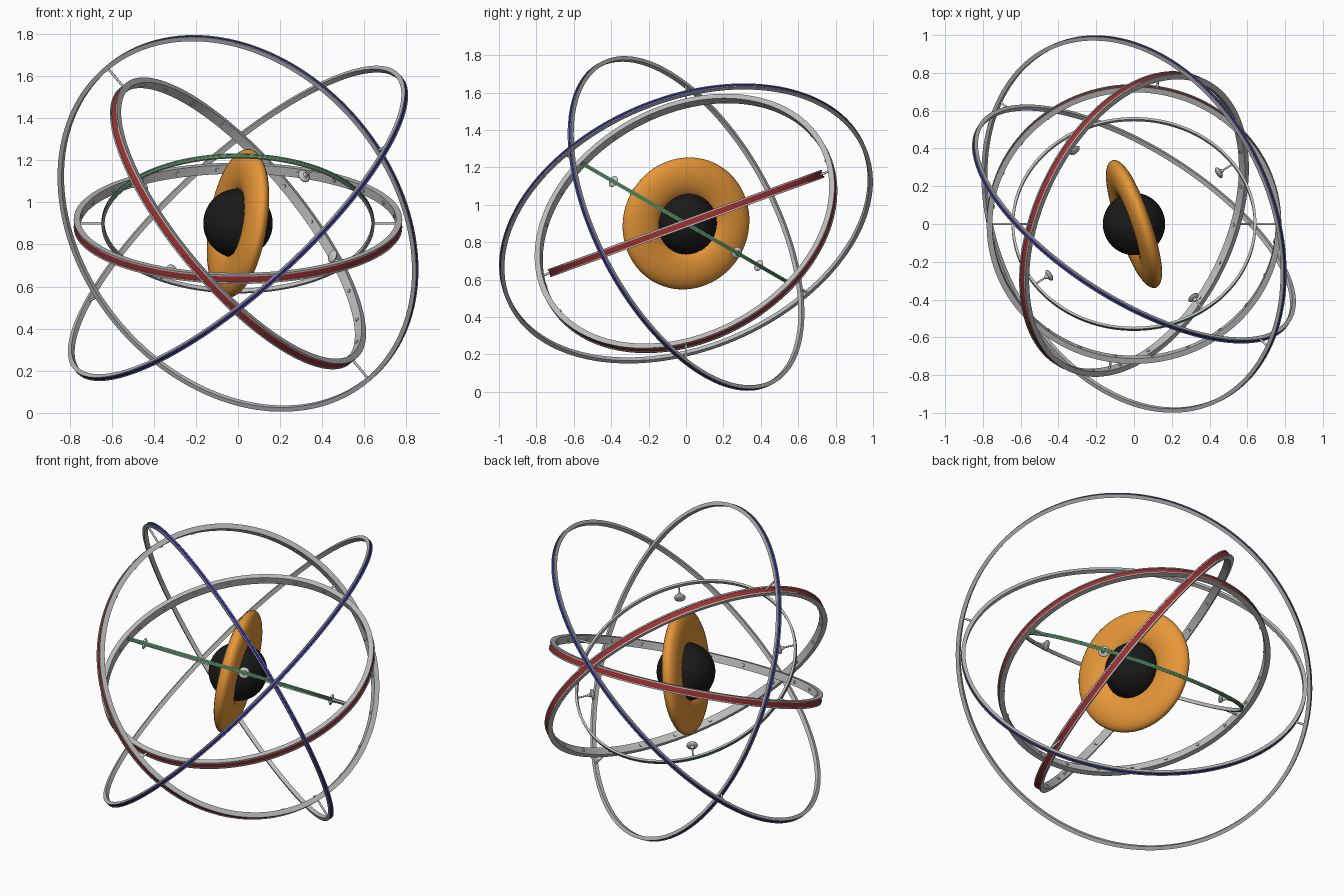
import bpy, bmesh
from math import sin, cos, pi, radians
from mathutils import Vector, Matrix

if "Cube" in bpy.data.objects:
    bpy.data.objects.remove(bpy.data.objects["Cube"])

CENTRE = Vector((0, 0, 0.9))


def material(name, rgb):
    m = bpy.data.materials.new(name)
    m.diffuse_color = (*rgb, 1)
    m.use_nodes = True
    m.node_tree.nodes["Principled BSDF"].inputs["Base Color"].default_value = m.diffuse_color
    return m


ORANGE = material("orange", (0.80, 0.31, 0.04))
BLACK = material("black", (0.01, 0.01, 0.01))
RED = material("red", (0.35, 0.03, 0.03))
GREEN = material("green", (0.03, 0.20, 0.06))
BLUE = material("blue", (0.02, 0.02, 0.22))
GREY = material("grey", (0.5, 0.5, 0.5))


def finish(bm, name, matrix, mats=(), angle=35):
    bmesh.ops.recalc_face_normals(bm, faces=bm.faces)
    mesh = bpy.data.meshes.new(name)
    bm.to_mesh(mesh)
    bm.free()
    ob = bpy.data.objects.new(name, mesh)
    bpy.context.collection.objects.link(ob)
    ob.matrix_world = matrix
    for m in mats:
        mesh.materials.append(m)
    bpy.ops.object.select_all(action='DESELECT')
    ob.select_set(True)
    bpy.context.view_layer.objects.active = ob
    bpy.ops.object.shade_smooth_by_angle(angle=radians(angle))
    return ob


def lathe(bm, profile, n, stripe=None):
    """Spin a closed (radius, height) profile about z; stripe = coloured edge."""
    rows = [[bm.verts.new((r * cos(2 * pi * i / n), r * sin(2 * pi * i / n), z))
             for r, z in profile] for i in range(n)]
    k = len(profile)
    for i in range(n):
        a, b = rows[i], rows[(i + 1) % n]
        for j in range(k):
            f = bm.faces.new((a[j], b[j], b[(j + 1) % k], a[(j + 1) % k]))
            f.material_index = 1 if j == stripe else 0


def frame(normal, x_hint=Vector((1, 0, 0))):
    z = normal.normalized()
    y = z.cross(x_hint).normalized()
    x = y.cross(z)
    m = Matrix((x, y, z)).transposed().to_4x4()
    return Matrix.Translation(CENTRE) @ m


def rod(bm, start, end, r, n=12, r2=None):
    d = end - start
    m = Matrix.Translation((start + end) / 2) @ d.to_track_quat('Z', 'Y').to_matrix().to_4x4()
    bmesh.ops.create_cone(bm, cap_ends=True, segments=n, radius1=r,
                          radius2=r if r2 is None else r2, depth=d.length, matrix=m)


def ring(name, normal, outer, thick, width, colour, studs=0):
    """Band with a coloured groove around its outside and studs inside."""
    inner, h, s, g = outer - thick, width / 2, width * 0.32, thick * 0.12
    prof = [(inner, -h), (outer, -h), (outer, -s), (outer - g, -s),
            (outer - g, s), (outer, s), (outer, h), (inner, h)]
    bm = bmesh.new()
    lathe(bm, prof, 144, stripe=3)
    m = frame(normal)
    finish(bm, name, m, (GREY, colour))
    if studs:
        bm = bmesh.new()
        for i in range(studs):
            a = 2 * pi * (i + 0.5) / studs
            d = Vector((cos(a), sin(a), 0))
            rod(bm, d * (inner + 0.003), d * (inner - 0.006), 0.010, 10, 0.008)
        finish(bm, name + "_studs", m)


# core ball
bm = bmesh.new()
bmesh.ops.create_uvsphere(bm, u_segments=48, v_segments=24, radius=0.165)
finish(bm, "core_ball", Matrix.Translation(CENTRE), (BLACK,))

# flattened orange torus around the core
bm = bmesh.new()
lathe(bm, [(0.252 + 0.105 * cos(2 * pi * i / 24), 0.05 * sin(2 * pi * i / 24))
           for i in range(24)], 72)
finish(bm, "core_torus", frame(Vector((0.935, 0.32, -0.15))), (ORANGE,), 60)

# nested gimbal rings: name, normal, outer radius, thickness, width, colour, studs
rings = [
    ("inner_ring", Vector((0, 0.5, 0.866)), 0.648, 0.014, 0.020, GREEN, 0),
    ("level_ring", Vector((0, -0.342, 0.94)), 0.780, 0.030, 0.045, RED, 24),
    ("tilted_ring", Vector((0.72, -0.342, 0.604)), 0.853, 0.030, 0.045, RED, 24),
    ("outer_ring", Vector((0.489, 0.769, 0.411)), 0.976, 0.022, 0.024, BLUE, 0),
    ("outermost_ring", Vector((-0.642, -0.301, 0.705)), 1.044, 0.022, 0.024, BLUE, 0),
]
for r in rings:
    ring(*r)

# pivot pins along the line shared by each pair of neighbouring rings
for a, b in zip(rings, rings[1:]):
    axis = a[1].cross(b[1]).normalized()
    bm = bmesh.new()
    for s in (1, -1):
        rod(bm, axis * s * (a[2] - a[3] / 2), axis * s * (b[2] - b[3] / 2), 0.006)
    finish(bm, a[0] + "_pivots", Matrix.Translation(CENTRE))

# four emitter discs on stems inside the inner ring
for k in range(4):
    a = radians(35 + 90 * k)
    d = Vector((cos(a), sin(a), 0))
    bm = bmesh.new()
    rod(bm, d * 0.55, d * 0.642, 0.005)
    rod(bm, d * 0.553, d * 0.575, 0.015, 16, 0.008)
    lens = Matrix.Translation(d * 0.548) @ d.to_track_quat('Z', 'Y').to_matrix().to_4x4()
    bmesh.ops.create_uvsphere(bm, u_segments=24, v_segments=12, radius=0.032,
                              matrix=lens @ Matrix.Diagonal((1, 1, 0.4, 1)))
    finish(bm, "emitter_disc", frame(rings[0][1]))
